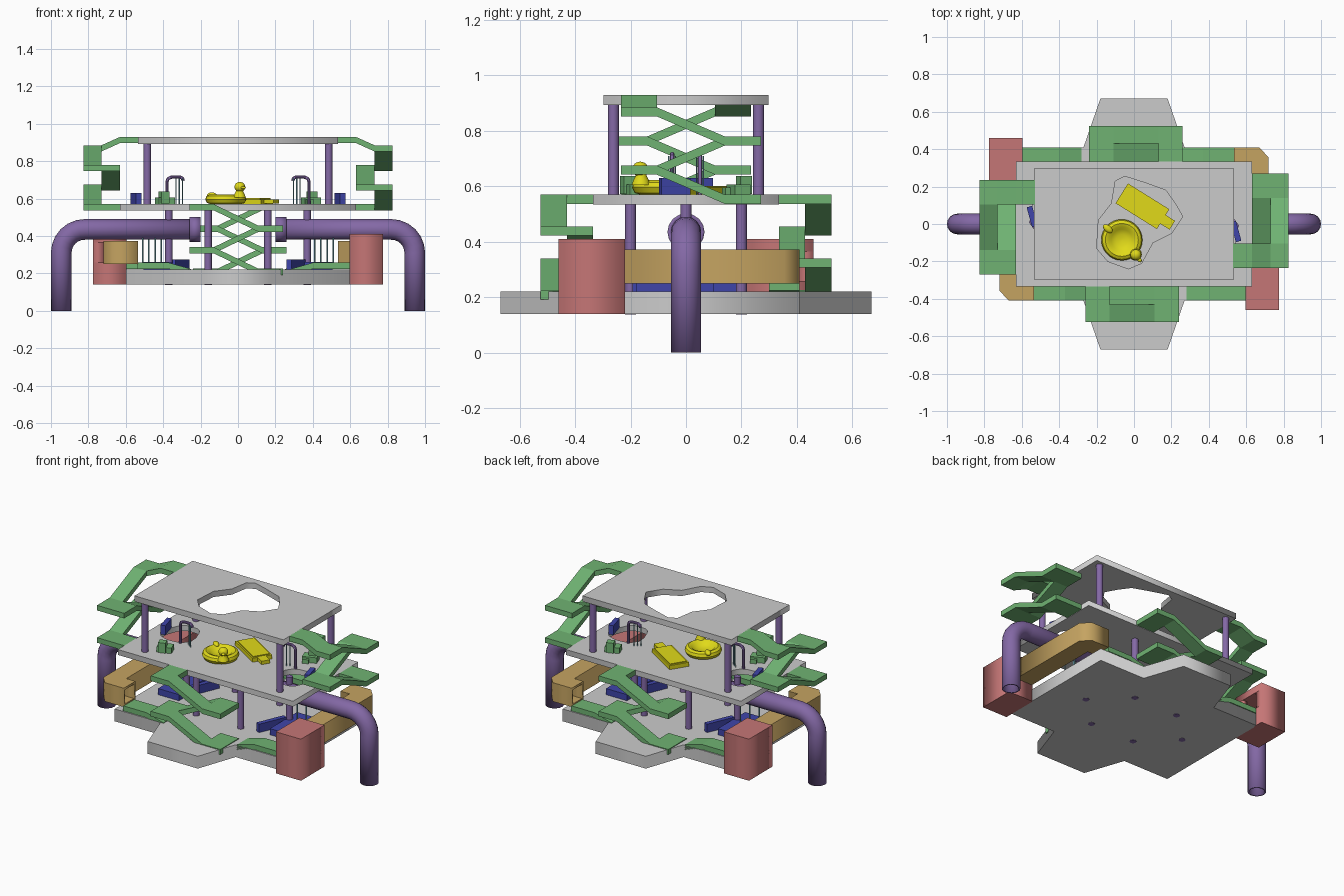
import bpy, bmesh, math
from math import sin, cos, pi, radians
from mathutils import Matrix, Vector

if "Cube" in bpy.data.objects:
    bpy.data.objects.remove(bpy.data.objects["Cube"])

COL = dict(green=(.16, .45, .17, 1), purple=(.23, .14, .38, 1), red=(.56, .18, .18, 1),
           gold=(.56, .37, .12, 1), blue=(.05, .06, .40, 1), yellow=(.75, .70, .01, 1), teal=(.2, .48, .55, 1))
MATS = {}
for k, c in COL.items():
    MATS[k] = bpy.data.materials.new(k)
    MATS[k].diffuse_color = c


def finish(name, me, col=None, smooth=False):
    if col:
        me.materials.clear()
        me.materials.append(MATS[col])
    if smooth:
        me.shade_smooth()
        me.set_sharp_from_angle(angle=radians(35))
    ob = bpy.data.objects.new(name, me)
    bpy.context.collection.objects.link(ob)
    return ob


def from_bm(name, bm, col=None, smooth=False):
    bmesh.ops.recalc_face_normals(bm, faces=bm.faces)
    me = bpy.data.meshes.new(name)
    bm.to_mesh(me)
    bm.free()
    return finish(name, me, col, smooth)


def curve_mesh(cu):
    tmp = bpy.data.objects.new("tmp", cu)
    bpy.context.collection.objects.link(tmp)
    dg = bpy.context.evaluated_depsgraph_get()
    me = bpy.data.meshes.new_from_object(tmp.evaluated_get(dg))
    bpy.data.objects.remove(tmp)
    return me


def add_spline(cu, pts, cyclic):
    sp = cu.splines.new('POLY')
    sp.points.add(len(pts) - 1)
    for p, q in zip(sp.points, pts):
        p.co = (*q, 0, 1) if len(q) == 2 else (*q, 1)
    sp.use_cyclic_u = cyclic


def plate(name, loops, z0, z1, col=None, s=1):
    """Flat plate from plan outlines; inner loops become holes. s=-1 turns it half round."""
    cu = bpy.data.curves.new(name, 'CURVE')
    cu.dimensions, cu.fill_mode, cu.extrude = '2D', 'BOTH', (z1 - z0) / 2
    for l in loops:
        add_spline(cu, [(s * x, s * y) for x, y in l], True)
    me = curve_mesh(cu)
    me.transform(Matrix.Translation((0, 0, (z0 + z1) / 2)))
    return finish(name, me, col)


def tube(name, pts, r, col, wall=0, res=6):
    cu = bpy.data.curves.new(name, 'CURVE')
    cu.dimensions, cu.bevel_depth, cu.bevel_resolution = '3D', r, res
    cu.use_fill_caps = wall == 0
    add_spline(cu, pts, False)
    ob = finish(name, curve_mesh(cu), col, True)
    if wall:
        m = ob.modifiers.new("wall", 'SOLIDIFY')
        m.thickness, m.offset = wall, -1
    return ob


def rect(x0, x1, y0, y1):
    return [(x0, y0), (x1, y0), (x1, y1), (x0, y1)]


def box(name, c, size, col, turn=0):
    bm = bmesh.new()
    bmesh.ops.create_cube(bm, size=1, matrix=Matrix.Translation(c) @ Matrix.Rotation(radians(turn), 4, 'Z')
                          @ Matrix.Diagonal((*size, 1)))
    return from_bm(name, bm, col)


def strip(bm, axis, pts, lo, hi, s, t=.033):
    """Sloping ribbon running along x (axis 0) or y (axis 1)."""
    rows = []
    for u, z in pts:
        row = []
        for w, zz in ((lo, z), (hi, z), (hi, z - t), (lo, z - t)):
            x, y = (u, w) if axis == 0 else (w, u)
            row.append(bm.verts.new((s * x, s * y, zz)))
        rows.append(row)
    for a, b in zip(rows, rows[1:]):
        for i in range(4):
            bm.faces.new((a[i], a[i - 1], b[i - 1], b[i]))
    bm.faces.new(rows[0])
    bm.faces.new(rows[-1])


def zigzag(name, axis, u0, u1, inn, mid, out, zs, head, s):
    """Three ramps folded back on each other, with a bridge at each end."""
    d = math.copysign(.13, u1 - u0)
    bm = bmesh.new()
    for i in range(3):
        a, b, e = (u0, u1, d) if i % 2 == 0 else (u1, u0, -d)
        lo, hi = (inn, mid) if i == 1 else (mid, out)
        strip(bm, axis, [(a, zs[i]), (a + e, zs[i]), (b - e, zs[i + 1]), (b, zs[i + 1])], lo, hi, s)
    strip(bm, 1 - axis, head, u0, u0 + d, s)
    strip(bm, 1 - axis, [(inn, zs[3]), (mid, zs[3])], u1 - d, u1, s)
    from_bm(name, bm, "green")


# floors with free-form openings
base = [(.18, .67), (-.18, .67), (-.27, .41), (-.6, .41), (-.6, -.41), (-.27, -.41),
        (-.18, -.67), (.18, -.67), (.27, -.41), (.6, -.41), (.6, .41), (.27, .41)]
plate("base_floor", [base], .14, .22)
side_holes = [[(s * (.45 + .105 * (1 + .12 * sin(3 * a)) * cos(a)), s * (-.06 + .13 * (1 + .12 * cos(2 * a)) * sin(a)))
               for a in [i * pi / 8 for i in range(16)]] for s in (1, -1)]
plate("middle_floor", [rect(-.63, .63, -.335, .335)] + side_holes, .535, .57)
top_hole = [(-.05, .255), (-.1, .23), (-.12, .11), (-.19, .02), (-.2, -.13), (-.14, -.2), (-.03, -.24),
            (.04, -.21), (.1, -.1), (.2, -.05), (.26, .04), (.22, .11), (.17, .18), (.06, .22)]
plate("roof_floor", [rect(-.535, .535, -.298, .298), top_hole], .893, .93)

# round columns
for x in (-1, 1):
    tube("side_column", [(x * .37, 0, .138), (x * .37, 0, .536)], .02, "purple")
    for y in (-1, 1):
        tube("lower_column", [(x * .16, y * .2, .138), (x * .16, y * .2, .536)], .02, "purple")
        tube("upper_column", [(x * .485, y * .262, .568), (x * .485, y * .262, .895)], .02, "purple")

for s in (1, -1):
    # folded ramps
    zigzag("upper_ramp", 1, .235, -.27, -.63, -.73, -.825, (.885, .78, .675, .57),
           [(-.53, .93), (-.63, .93), (-.73, .885)], s)
    zigzag("lower_ramp", 0, .26, -.24, .335, .43, .525, (.57, .455, .34, .225),
           [(.335, .57), (.43, .57)], s)
    # short ramps on the base leading to the duct and the corner room
    bm = bmesh.new()
    strip(bm, 0, [(.25, .223), (.37, .257), (.54, .257)], .30, .41, s)
    strip(bm, 0, [(-.28, .223), (-.40, .257), (-.6, .257)], .30, .41, s)
    from_bm("entry_ramp", bm, "green")

    # hollow corner room
    plate("room_floor", [rect(-.775, -.595, .22, .46)], .14, .257, "red", s)
    plate("room_ceiling", [rect(-.775, -.595, .22, .46)], .365, .41, "red", s)
    plate("room_wall", [[(-.72, .22), (-.775, .22), (-.775, .46), (-.595, .46), (-.595, .41), (-.72, .41)]],
          .257, .365, "red", s)
    plate("room_pillar", [rect(-.625, -.595, .22, .29)], .257, .365, "red", s)

    # square duct bending round the corner
    outer = [(-.72, .22), (-.72, -.355), (-.67, -.41), (-.535, -.41)]
    inner = [(-.535, -.29), (-.6, -.29), (-.6, .22)]
    for z in (.25, .357):
        plate("duct_plate", [outer + inner], z, z + .015, "gold", s)
    plate("duct_outer_wall", [outer + [(-.535, -.395), (-.665, -.395), (-.705, -.35), (-.705, .22)]],
          .265, .357, "gold", s)
    plate("duct_inner_wall", [inner + [(-.615, .22), (-.615, -.305), (-.535, -.305)]], .265, .357, "gold", s)

    # big bent pipe with collar
    R, zc = .125, .435
    bend = [(s * (.945 - R + R * cos(a)), 0, zc - R + R * sin(a)) for a in [i * pi / 12 for i in range(7)]]
    tube("main_pipe", [(s * .945, 0, 0)] + bend + [(s * .2, 0, zc)], .055, "purple", .01)
    tube("pipe_collar", [(s * .2, 0, zc), (s * .258, 0, zc)], .067, "purple", .014)

    # showers with water jets
    y = s * .05
    tube("shower_pipe", [(s * .38, y, .56), (s * .38, y, .69), (s * .373, y, .707), (s * .355, y, .715),
                         (s * .31, y, .715), (s * .297, y, .708), (s * .293, y, .695)], .009, "purple", 0, 3)
    for i in range(3):
        x = s * (.297 + .017 * i)
        tube("upper_jet", [(x, y + .012 * (i - 1), .57), (x, y + .012 * (i - 1), .71)], .003, "teal", 0, 1)
    for i in range(4):
        x, yy = s * (.41 + .033 * i), .025 * (-1) ** i
        tube("lower_jet", [(x, yy, .24), (x, yy, .4)], .004, "teal", 0, 1)

    # benches and seats
    box("basin", (s * .43, -s * .04, .24), (.15, .28, .04), "blue")
    box("lower_bench", (s * .31, -s * .1, .247), (.19, .03, .055), "blue", 67)
    box("upper_bench", (s * .545, -s * .04, .6), (.03, .11, .06), "blue", 15)
    px, py = s * .39, s * .19
    box("seat_block", (px, py, .588), (.09, .06, .036), "green", 20)
    box("seat_back", (px + s * .005, py + s * .02, .605), (.045, .045, .065), "green", 20)
    box("seat_step", (px - s * .01, py - s * .035, .583), (.04, .04, .026), "green", 20)


# bathing float shaped like a bird
def ball(name, c, scale, turn=0):
    bm = bmesh.new()
    bmesh.ops.create_uvsphere(bm, u_segments=20, v_segments=12, radius=1, matrix=Matrix.Translation(c)
                              @ Matrix.Rotation(radians(turn), 4, 'Z') @ Matrix.Diagonal((*scale, 1)))
    from_bm(name, bm, "yellow", True)


def lathe(name, c, prof, n=28):
    bm = bmesh.new()
    rings = [[bm.verts.new((c[0] + r * cos(2 * pi * i / n), c[1] + r * sin(2 * pi * i / n), z)) for i in range(n)]
             for r, z in prof]
    for a, b in zip(rings, rings[1:]):
        for i in range(n):
            bm.faces.new((a[i - 1], a[i], b[i], b[i - 1]))
    bm.faces.new(rings[0])
    bm.faces.new(rings[-1])
    from_bm(name, bm, "yellow", True)


lathe("float_ring", (-.065, -.085), [(.08, .57), (.1, .576), (.11, .595), (.104, .613), (.088, .622),
                                     (.07, .616), (.057, .602), (.03, .593), (.005, .59)])
lathe("float_neck", (.008, -.162), [(.034, .605), (.028, .622), (.02, .638), (.018, .66)], 16)
ball("float_head", (.01, -.165, .662), (.029, .029, .027))
ball("float_beak", (.028, -.19, .658), (.017, .011, .008), -50)
ball("float_tail", (-.14, -.025, .618), (.03, .018, .015), 140)

# lounger with mattress and pillow
box("lounger", (.045, .095, .583), (.26, .125, .026), "yellow", -32)
box("lounger_mattress", (.045, .095, .598), (.24, .105, .008), "yellow", -32)
box("lounger_pillow", (.175, .012, .585), (.07, .055, .022), "yellow", -32)

for m in bpy.data.materials:
    if m.users and not m.is_grease_pencil:
        m.use_nodes = True
        m.node_tree.nodes["Principled BSDF"].inputs["Base Color"].default_value = m.diffuse_color
